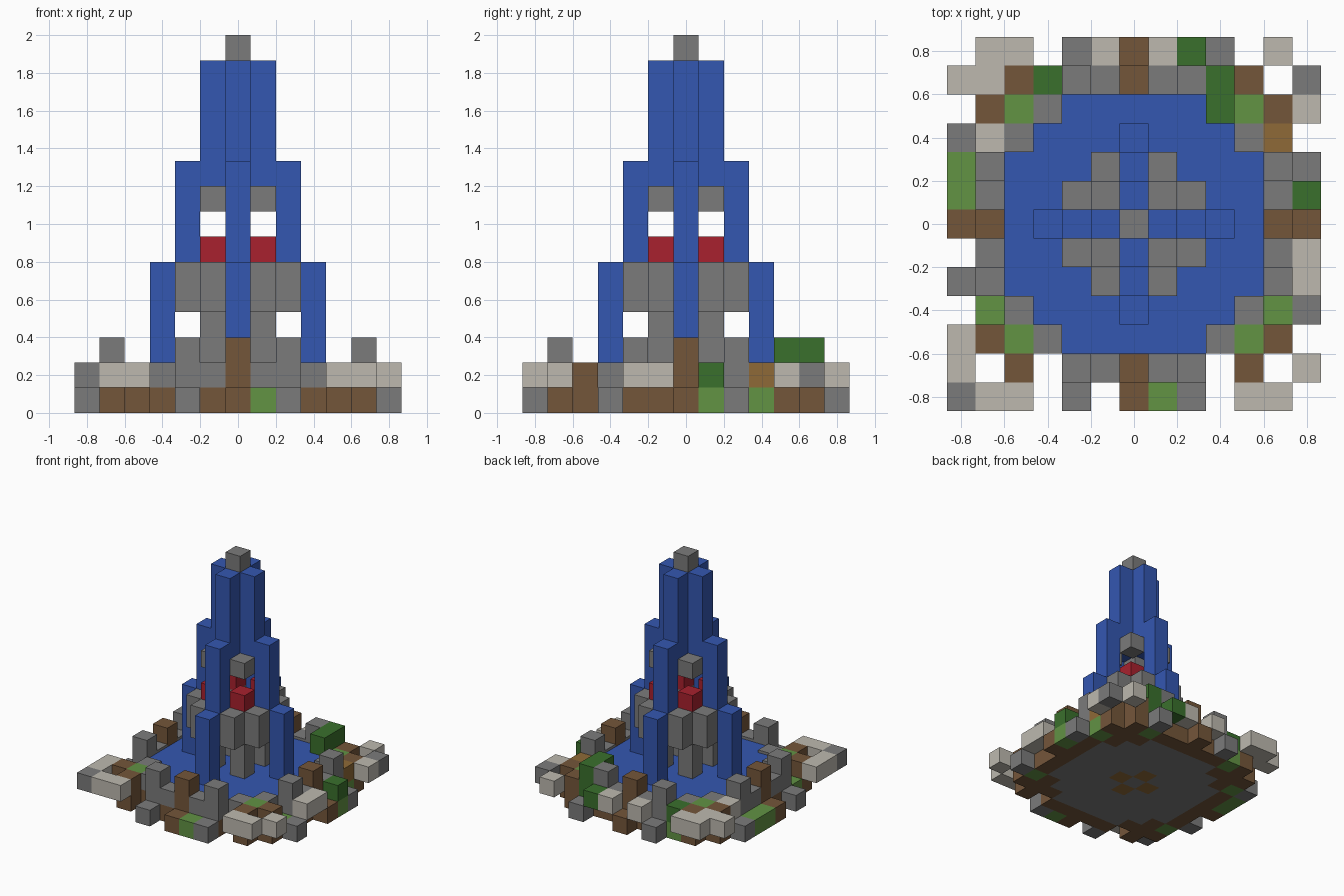
import bpy, bmesh
from mathutils import Vector

cube = bpy.data.objects.get("Cube")
if cube:
    bpy.data.objects.remove(cube, do_unlink=True)

U = 2 / 15          # block size
WATER_TOP = 0.245   # pool surface height


def material(name, hex_code):
    def linear(c):
        return c / 12.92 if c <= 0.04045 else ((c + 0.055) / 1.055) ** 2.4
    rgb = [linear(int(hex_code[n:n + 2], 16) / 255) for n in (0, 2, 4)]
    mat = bpy.data.materials.new(name)
    mat.use_nodes = True
    mat.diffuse_color = (*rgb, 1)
    bsdf = next(n for n in mat.node_tree.nodes if n.type == "BSDF_PRINCIPLED")
    bsdf.inputs["Base Color"].default_value = (*rgb, 1)
    return mat


MATS = {
    "S": material("grey_stone", "7b7b7b"),
    "L": material("pale_stone", "bdb9af"),
    "B": material("brown_earth", "74563a"),
    "G": material("light_green", "629344"),
    "D": material("dark_green", "3a702c"),
    "T": material("tan_wood", "8f6a37"),
    "W": material("water_blue", "3457b1"),
    "R": material("red", "a8212e"),
}

DIRECTIONS = [Vector(d) for d in ((1, 0, 0), (-1, 0, 0), (0, 1, 0),
                                  (0, -1, 0), (0, 0, 1), (0, 0, -1))]


def build(name, cells, top=None):
    """Make one object from {(i, j, k): colour letter}, skipping inner faces."""
    letters = sorted(set(cells.values()))
    bm = bmesh.new()
    for (i, j, k), letter in cells.items():
        centre = Vector((i, j, k + 0.5))
        for d in DIRECTIONS:
            if (i + int(d.x), j + int(d.y), k + int(d.z)) in cells:
                continue
            a = Vector((d.y, d.z, d.x)) / 2
            b = d.cross(a)
            mid = centre + d / 2
            corners = (mid - a - b, mid + a - b, mid + a + b, mid - a + b)
            face = bm.faces.new([bm.verts.new(c * U) for c in corners])
            face.material_index = letters.index(letter)
    bmesh.ops.remove_doubles(bm, verts=bm.verts, dist=U / 100)
    if top:
        highest = max(v.co.z for v in bm.verts)
        for v in bm.verts:
            if v.co.z > highest - U / 2:
                v.co.z = top
    mesh = bpy.data.meshes.new(name)
    bm.to_mesh(mesh)
    bm.free()
    for letter in letters:
        mesh.materials.append(MATS[letter])
    bpy.context.collection.objects.link(bpy.data.objects.new(name, mesh))


def layer(rows, k):
    """Read a plan drawn back to front, one letter per block."""
    return {(c - 6, 6 - r, k): letter for r, row in enumerate(rows)
            for c, letter in enumerate(row) if letter != "."}


def column(i, j, low, high, letter):
    return {(i, j, k): letter for k in range(low, high + 1)}


# Ground: stone pool floor, earth ring and scattered outer blocks
build("foundation", layer([
    "....S.B..S...",
    "..BGBBBBBGB..",
    ".BBBSSSSSBBB.",
    "SGBSSSSSSSBG.",
    "GBSSSSSSSSSBS",
    "GBSSSSTSSSSBG",
    "BBSSSTSTSSSBB",
    ".BSSSSTSSSSB.",
    "SBSSSSSSSSSB.",
    ".GBSSSSSSSBGS",
    ".BBBSSSSSBBB.",
    "..B.BBBBB.B..",
    "....S.BGS....",
], 0))

# Pool rim with overhanging corner paving
build("pool_rim", layer([
    ".LL..L.LD..L.",
    "LLBDSSBSSDB.S",
    ".BGS.....DGBL",
    ".LS.......ST.",
    ".S.........S.",
    ".S.........SD",
    ".B.........B.",
    ".S.........SL",
    ".S.........SL",
    "..S.......S..",
    "LBGS.....SGB.",
    "L.B.SSBSS.B.L",
    "SLL.......LL.",
], 1))

# Raised posts on the rim and one bush
posts = {(3, 4, 2): "D", (3, 5, 2): "D"}
for s in (-5, 5):
    for t, letter in ((-2, "S"), (0, "B"), (2, "S")):
        posts[(s, t, 2)] = letter
        posts[(t, s, 2)] = letter
build("rim_posts", posts)

# Octagonal pool of water
build("pool_water", {(i, j, 1): "W" for i in range(-4, 5) for j in range(-4, 5)
                     if abs(i) + abs(j) <= 6}, WATER_TOP)

# Four stepped water jets leaning in to the crown
jets = column(0, 0, 13, 13, "W")
for dx, dy in ((1, 0), (-1, 0), (0, 1), (0, -1)):
    for step, low in ((3, 1), (2, 5), (1, 9)):
        jets.update(column(dx * step, dy * step, low, low + 4, "W"))
build("water_jets", jets)
build("crown_block", {(0, 0, 14): "S"})

# Corner piers with side brackets, red caps and floating stones
piers, caps, stones = {}, {}, {}
for sx in (-1, 1):
    for sy in (-1, 1):
        piers.update(column(sx, sy, 1, 5, "S"))
        piers.update(column(2 * sx, sy, 4, 5, "S"))
        piers.update(column(sx, 2 * sy, 4, 5, "S"))
        caps[(sx, sy, 6)] = "R"
        stones[(sx, sy, 8)] = "S"
build("stone_piers", piers)
build("red_caps", caps)
build("floating_stones", stones)
